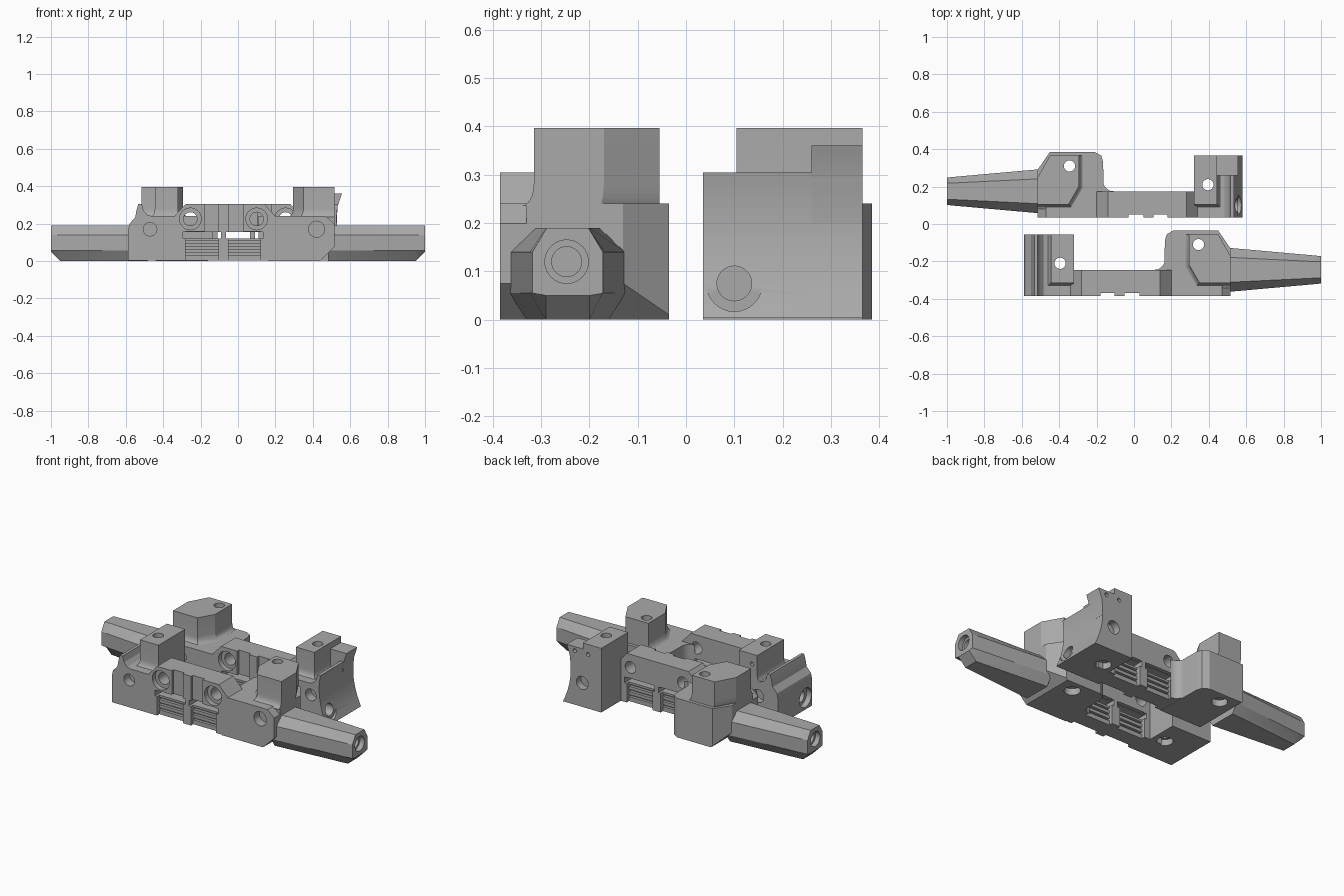
import bpy, bmesh, math
from mathutils import Vector

cube = bpy.data.objects.get("Cube")
if cube:
    bpy.data.objects.remove(cube, do_unlink=True)

grey = bpy.data.materials.new("machined grey")
grey.use_nodes = True
COLOR = (0.4, 0.4, 0.4, 1)
grey.diffuse_color = COLOR
grey.node_tree.nodes["Principled BSDF"].inputs["Base Color"].default_value = COLOR

side, shift = 1, 0.0   # mirror sign and y offset of the bracket being built


def loft(name, rings):
    """Solid through a list of rings with equal point counts."""
    bm = bmesh.new()
    vs = [[bm.verts.new((x * side, y + shift, z)) for x, y, z in r] for r in rings]
    n = len(vs[0])
    for a, b in zip(vs, vs[1:]):
        for i in range(n):
            j = (i + 1) % n
            bm.faces.new((a[i], a[j], b[j], b[i]))
    bm.faces.new(vs[0])
    bm.faces.new(vs[-1])
    bmesh.ops.recalc_face_normals(bm, faces=bm.faces)
    me = bpy.data.meshes.new(name)
    bm.to_mesh(me)
    bm.free()
    me.materials.append(grey)
    ob = bpy.data.objects.new(name, me)
    bpy.context.collection.objects.link(ob)
    return ob


def plan(name, pts, z0, z1):
    return loft(name, [[(x, y, z) for x, y in pts] for z in (z0, z1)])


def elevation(name, pts, y0, y1):
    return loft(name, [[(x, y, z) for x, z in pts] for y in (y0, y1)])


def box(name, x0, x1, y0, y1, z0, z1):
    return plan(name, [(x0, y0), (x1, y0), (x1, y1), (x0, y1)], z0, z1)


def bore(axis, a, b, r, lo, hi, n=32):
    """Cylindrical cutter along an axis, centred on (a, b) in the other two."""
    def ring(t):
        out = []
        for i in range(n):
            w = 2 * math.pi * i / n
            p = [a + r * math.cos(w), b + r * math.sin(w)]
            p.insert("xyz".index(axis), t)
            out.append(p)
        return out
    return loft("bore_cutter", [ring(lo), ring(hi)])


def flared(name, pts, corner, top, sx, sy):
    """Pillar whose foot sweeps outward away from a fixed corner."""
    cx, cy = corner
    rings = []
    for i in range(6):
        w = i / 5 * math.pi / 2
        f, z = 1 - math.sin(w), 0.235 + 0.045 * (1 - math.cos(w))
        rings.append([(cx + (x - cx) * (1 + sx * f), cy + (y - cy) * (1 + sy * f), z)
                      for x, y in pts])
    rings.append([(x, y, top) for x, y in pts])
    return loft(name, rings)


def cut(parts, cutters):
    for part in parts:
        for c in cutters:
            m = part.modifiers.new("cut", "BOOLEAN")
            m.object, m.operation, m.solver = c, "DIFFERENCE", "EXACT"
        bpy.context.view_layer.update()
        ev = part.evaluated_get(bpy.context.evaluated_depsgraph_get())
        me = bpy.data.meshes.new_from_object(ev)
        part.modifiers.clear()
        part.data = me
    for c in cutters:
        bpy.data.objects.remove(c, do_unlink=True)


def bracket(label, raised):
    # Central beam with ramped ends
    beam = elevation(label + "_beam", [(-0.4, 0.003), (0.2, 0.003), (0.2, 0.24), (0.14, 0.305),
                                       (-0.28, 0.305), (-0.34, 0.24), (-0.4, 0.24)], -0.385, -0.245)
    cutters = []
    for x0, x1, u0, u1 in ((-0.28, -0.105, -0.18, -0.105), (-0.05, 0.12, -0.05, 0.03)):
        cutters += [box("c", x0, x1, -0.4, -0.363, -0.01, 0.157),
                    box("c", x0, x1, -0.268, -0.2, -0.01, 0.157),
                    box("c", u0, u1, -0.4, -0.368, 0.155, 0.32)]
        # open slot and ribbed grooves
        cutters.append(box("c", x0 - 0.015, x1 + 0.015, -0.5, -0.1, 0.12, 0.155))
        for z in (0.03, 0.062, 0.094):
            for y0, y1 in ((-0.365, -0.345), (-0.285, -0.265)):
                cutters.append(box("c", x0, x1, y0, y1, z, z + 0.013))
    for x in (-0.255, 0.1):
        cutters += [bore("y", x, 0.225, 0.058, -0.4, -0.355),
                    bore("y", x, 0.225, 0.036, -0.36, -0.2)]
    cut([beam], cutters)

    # Faceted block and pillar at the handle end
    block = plan(label + "_handle_block",
                 [(0.16, -0.385), (0.515, -0.385), (0.515, -0.13), (0.45, -0.035),
                  (0.21, -0.035), (0.175, -0.055), (0.165, -0.09)], 0, 0.24)
    cut([block], [elevation("c", [(0.44, -0.01), (0.44, 0), (0.52, 0.08), (0.6, 0.08), (0.6, -0.01)],
                            -0.5, 0),
                  elevation("c", [(0.465, 0.25), (0.47, 0.24), (0.52, 0.195), (0.6, 0.25)],
                            -0.5, -0.33)])
    post = flared(label + "_handle_post",
                  [(0.295, -0.055), (0.295, -0.22), (0.35, -0.315), (0.515, -0.315),
                   (0.515, -0.17), (0.45, -0.055)], (0.515, -0.055), 0.397, 0.15, 0.1)
    cut([block, post], [bore("z", 0.345, -0.11, 0.03, -0.1, 0.5),
                        bore("z", 0.345, -0.11, 0.045, -0.1, 0.04),
                        bore("y", 0.42, 0.17, 0.043, -0.5, -0.33)])

    # Rounded inside corner where the beam meets the handle block
    fillet = [(0.17, -0.25), (0.17, -0.18)]
    for i in range(6):
        w = i / 5 * math.pi / 2
        fillet.append((0.11 + 0.055 * math.cos(w), -0.19 - 0.055 * math.sin(w)))
    plan(label + "_corner_fillet", fillet, 0.003, 0.24)

    # Tapered octagonal handle
    def octagon(x, top, mid, low, zlow):
        c = -0.245
        return [(x, c - top, 0.19), (x, c - mid, 0.14), (x, c - mid, 0.055), (x, c - low, zlow),
                (x, c + low, zlow), (x, c + mid, 0.055), (x, c + mid, 0.14), (x, c + top, 0.19)]
    handle = loft(label + "_handle", [octagon(0.48, 0.068, 0.12, 0.085, 0),
                                      octagon(0.95, 0.045, 0.078, 0.045, 0),
                                      octagon(1.0, 0.043, 0.073, 0.045, 0.05)])
    cut([handle], [bore("x", -0.247, 0.12, 0.045, 0.97, 1.1),
                   bore("x", -0.247, 0.12, 0.031, 0.75, 1.1)])

    # End block: outer wall, groove and floor in one section
    groove = [(-0.515, 0.305), (-0.505, 0.27), (-0.485, 0.247), (-0.46, 0.24), (-0.32, 0.24)]
    if raised:
        outer = [(-0.58, 0.003)] + [(-0.527 - 0.053 * ((z - 0.22) / 0.217) ** 2, z)
                                    for z in (0.04, 0.08, 0.12, 0.16, 0.2, 0.24, 0.28, 0.305)]
        wall_front = -0.37
    else:
        outer = [(-0.588, 0.003), (-0.588, 0.16), (-0.58, 0.2), (-0.55, 0.232),
                 (-0.543, 0.27), (-0.533, 0.305)]
        wall_front = -0.385
    end = elevation(label + "_end_block", [(-0.32, 0.003)] + outer + groove, -0.385, -0.055)
    parts = [end]
    if raised:
        # Tall rear corner of the concave end plate
        parts.append(elevation(label + "_rear_riser",
                               [(-0.43, 0.2), (-0.528, 0.2), (-0.532, 0.29), (-0.555, 0.36),
                                (-0.43, 0.36)], -0.16, -0.055))
    post2 = flared(label + "_end_post", [(-0.445, -0.055), (-0.445, -0.315),
                                         (-0.32, -0.315), (-0.32, -0.055)],
                   (-0.32, -0.055), 0.397, 0.2, 0.1)
    parts.append(post2)
    cut(parts, [bore("z", -0.395, -0.21, 0.03, -0.1, 0.5),
                bore("z", -0.395, -0.21, 0.045, -0.1, 0.04),
                bore("y", -0.47, 0.17, 0.036, -0.5, -0.33),
                bore("y", -0.45, 0.15, 0.04, -0.1, 0.1),
                bore("y", -0.41, 0.335, 0.012, -0.1, 0.1),
                bore("y", -0.5, 0.335, 0.012, -0.1, 0.1),
                bore("x", -0.32, 0.075, 0.058, -0.7, -0.555),
                bore("x", -0.32, 0.075, 0.036, -0.7, -0.47)])


bracket("front", False)
side, shift = -1, 0.42
bracket("rear", True)

# Smooth the round bores and sweeps, keep machined edges crisp
for ob in bpy.context.scene.objects:
    ob.select_set(ob.type == "MESH")
    bpy.context.view_layer.objects.active = ob
bpy.ops.object.shade_smooth_by_angle(angle=math.radians(25))
